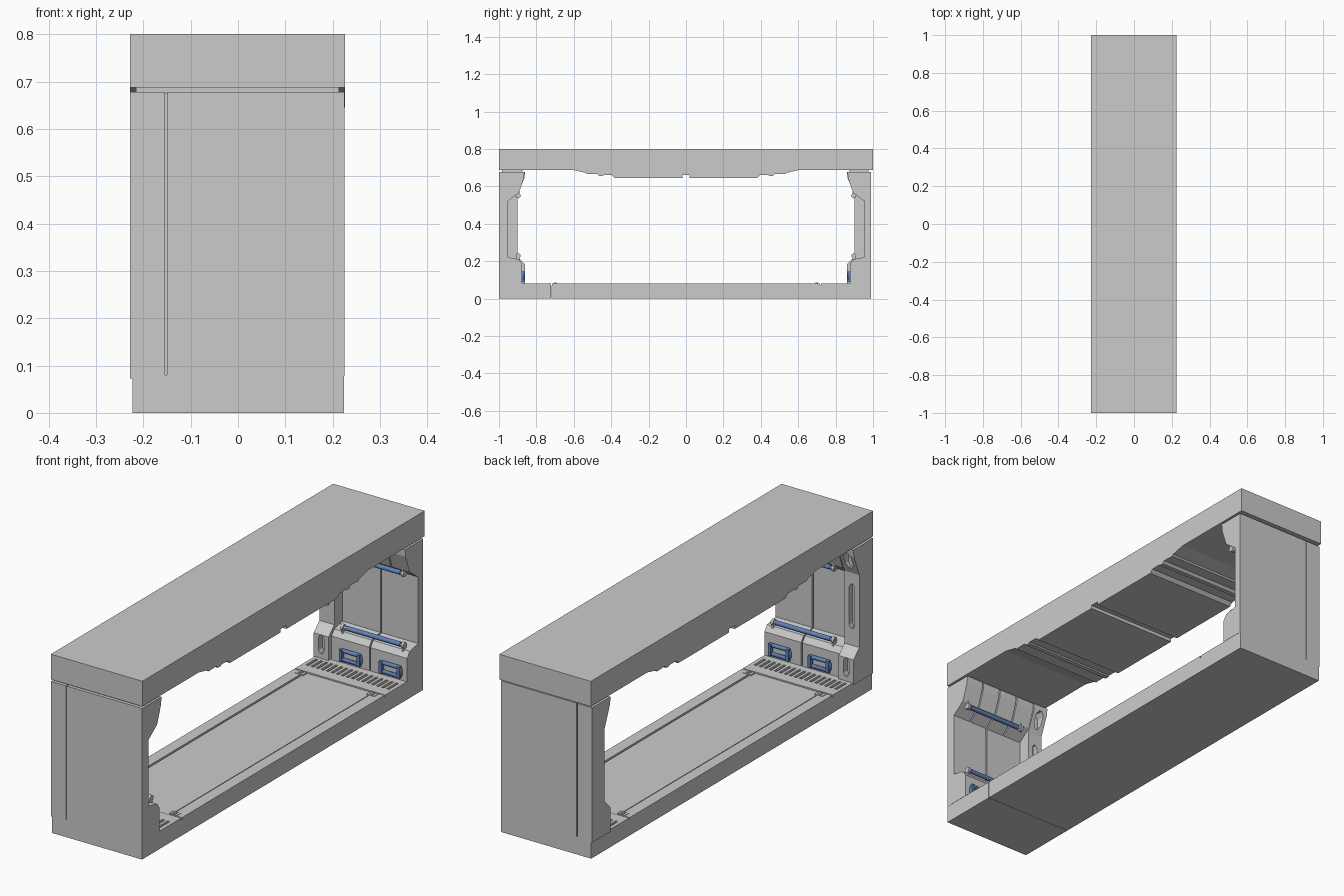
import bpy, bmesh, math

if "Cube" in bpy.data.objects:
    bpy.data.objects.remove(bpy.data.objects["Cube"])

blue = bpy.data.materials.new("blue_paint")
blue.diffuse_color = (0.12, 0.22, 0.5, 1)
blue.use_nodes = True
blue.node_tree.nodes["Principled BSDF"].inputs["Base Color"].default_value = blue.diffuse_color


def add_mesh(name, bm, mat=None):
    bmesh.ops.recalc_face_normals(bm, faces=bm.faces[:])
    me = bpy.data.meshes.new(name)
    bm.to_mesh(me)
    bm.free()
    ob = bpy.data.objects.new(name, me)
    bpy.context.collection.objects.link(ob)
    if mat:
        me.materials.append(mat)
    return ob


def prism_into(bm, pts, x0, x1):
    """Extrude a (y, z) outline along x."""
    face = bm.faces.new([bm.verts.new((x0, y, z)) for y, z in pts])
    new = bmesh.ops.extrude_face_region(bm, geom=[face])["geom"]
    bmesh.ops.translate(bm, vec=(x1 - x0, 0, 0),
                        verts=[v for v in new if isinstance(v, bmesh.types.BMVert)])


def prism(name, pts, spans, mat=None):
    bm = bmesh.new()
    for x0, x1 in spans:
        prism_into(bm, pts, x0, x1)
    return add_mesh(name, bm, mat)


def boxes(name, spans, mat=None):
    bm = bmesh.new()
    for x0, x1, y0, y1, z0, z1 in spans:
        prism_into(bm, [(y0, z0), (y1, z0), (y1, z1), (y0, z1)], x0, x1)
    return add_mesh(name, bm, mat)


def rod(name, spans, y, z, r, mat=None, n=16):
    pts = [(y + r * math.cos(2 * math.pi * i / n), z + r * math.sin(2 * math.pi * i / n)) for i in range(n)]
    ob = prism(name, pts, spans, mat)
    bpy.context.view_layer.objects.active = ob
    ob.select_set(True)
    bpy.ops.object.shade_smooth_by_angle(angle=math.radians(35))
    ob.select_set(False)
    return ob


def cut(ob, cutter):
    cutter.hide_render = True
    cutter.hide_set(True)
    mod = ob.modifiers.new("cut", "BOOLEAN")
    mod.operation, mod.solver, mod.object = "DIFFERENCE", "EXACT", cutter
    # bake the cut and remove the helper
    dg = bpy.context.evaluated_depsgraph_get()
    me = bpy.data.meshes.new_from_object(ob.evaluated_get(dg))
    ob.modifiers.clear()
    ob.data = me
    bpy.data.objects.remove(cutter)


# Ceiling beam with stepped underside
half = [(0.6, 0.687), (0.535, 0.672), (0.53, 0.665), (0.475, 0.667), (0.465, 0.656),
        (0.445, 0.656), (0.44, 0.661), (0.395, 0.66), (0.38, 0.645), (0.02, 0.645), (0.02, 0.66)]
under = half + [(-y, z) for y, z in reversed(half)]
prism("ceiling_beam", [(1, 0.8), (1, 0.687)] + under + [(-1, 0.687), (-1, 0.8)], [(-0.228, 0.226)])

# Floor base and its raised plates
boxes("floor_base", [(-0.223, 0.224, -1, -0.721, 0, 0.07), (-0.223, 0.224, -0.719, 0.99, 0, 0.07)])
boxes("floor_plates", [(-0.166, 0.166, -0.717, 0.717, 0.068, 0.077),
                       (-0.223, -0.172, -0.717, 0.717, 0.068, 0.08),
                       (0.172, 0.224, -0.717, 0.717, 0.068, 0.08)])

for s, side, outer in ((-1, "front", 1.0), (1, "rear", 0.99)):
    m = lambda pts: [(s * y, z) for y, z in pts]

    # Slotted floor grate at the foot of the wall
    grate = boxes(f"{side}_floor_grate", [(-0.223, 0.224, *sorted((s * 0.722, s * outer)), 0.06, 0.08)])
    bm = bmesh.new()
    for i in range(17):
        x = -0.2 + i * 0.025
        prism_into(bm, m([(0.775, 0.071), (0.845, 0.071), (0.845, 0.1), (0.775, 0.1)]), x - 0.006, x + 0.006)
    cut(grate, add_mesh("grate_cutter", bm))

    # Corner latches of the floor panel
    for x in (-0.178, 0.178):
        boxes(f"{side}_floor_latch", [(x - 0.02, x + 0.02, *sorted((s * 0.685, s * 0.712)), 0.075, 0.082)])
        boxes(f"{side}_latch_pin", [(x - 0.008, x + 0.008, *sorted((s * 0.692, s * 0.705)), 0.08, 0.085)])

    # Gap filler between wall and beam
    boxes(f"{side}_top_gasket", [(-0.215, 0.213, *sorted((s * 0.875, s * (outer - 0.015))), 0.67, 0.69)])

    # Rib at the left end, with three slots in its inner face
    rib = prism(f"{side}_rib", m([(outer, 0.073), (outer, 0.678), (0.86, 0.678), (0.864, 0.645), (0.902, 0.55),
                                  (0.902, 0.225), (0.862, 0.185), (0.862, 0.073)]), [(-0.228, -0.154)])
    bm = bmesh.new()
    for z0, z1, y0, w in ((0.575, 0.655, 0.905, 0.019), (0.30, 0.50, 0.925, 0.013), (0.10, 0.185, 0.89, 0.013)):
        c = w * 1.1
        outline = [(-w, z0 + c), (-w, z1 - c), (-w / 3, z1), (w / 3, z1),
                   (w, z1 - c), (w, z0 + c), (w / 3, z0), (-w / 3, z0)]
        f = bm.faces.new([bm.verts.new((-0.191 + x, s * y0, z)) for x, z in outline])
        new = bmesh.ops.extrude_face_region(bm, geom=[f])["geom"]
        bmesh.ops.translate(bm, vec=(0, s * (0.8 - y0), 0),
                            verts=[v for v in new if isinstance(v, bmesh.types.BMVert)])
    cut(rib, add_mesh("rib_slot_cutter", bm))

    # Wall core seen in the panel grooves
    prism(f"{side}_wall_core", m([(outer - 0.01, 0.075), (outer - 0.01, 0.675), (0.875, 0.675), (0.878, 0.645),
                                  (0.905, 0.575), (0.963, 0.53), (0.963, 0.215), (0.9, 0.198),
                                  (0.888, 0.18), (0.888, 0.075)]), [(-0.16, 0.222)])
    boxes(f"{side}_outer_panel", [(-0.150, 0.225, *sorted((s * 0.97, s * outer)), 0.078, 0.678)])

    # Inner wall panels, lower blocks and upper overhang blocks
    pair = [(-0.150, 0.037), (0.043, 0.225)]
    prism(f"{side}_inner_panels", m([(0.975, 0.2), (0.975, 0.54), (0.955, 0.54), (0.955, 0.2)]), pair)
    prism(f"{side}_lower_blocks", m([(0.975, 0.08), (0.975, 0.222), (0.955, 0.222), (0.895, 0.21),
                                     (0.877, 0.185), (0.877, 0.08)]), pair)
    quads = [(-0.150, -0.058), (-0.052, 0.037), (0.043, 0.132), (0.138, 0.225)]
    prism(f"{side}_upper_blocks", m([(0.975, 0.678), (0.864, 0.678), (0.866, 0.645), (0.894, 0.565),
                                     (0.955, 0.52), (0.975, 0.52)]), quads)

    # Blue grab rails with grey end clips
    for label, z in (("lower", 0.229), ("upper", 0.55)):
        rod(f"{side}_{label}_rail", [(-0.09, 0.18)], s * 0.897, z, 0.010, blue)
        rod(f"{side}_{label}_rail_rod", [(-0.115, 0.2)], s * 0.897, z, 0.006)
        rod(f"{side}_{label}_rail_clips", [(-0.112, -0.1), (0.188, 0.2)], s * 0.897, z, 0.0135)
        zs = sorted((z, 0.2 if label == "lower" else 0.575))
        boxes(f"{side}_{label}_rail_mounts", [(x, x + 0.008, *sorted((s * 0.89, s * 0.91)), *zs)
                                              for x in (-0.11, 0.19)])

    # Blue handles on the lower blocks
    for n, x in enumerate((-0.052, 0.146)):
        cu = bpy.data.curves.new(f"{side}_handle_{n}", "CURVE")
        cu.dimensions, cu.bevel_depth, cu.bevel_resolution = "3D", 0.009, 1
        w, h, c = 0.048, 0.02, 0.009
        loop = [(-w, -h + c), (-w, h - c), (-w + c, h), (w - c, h),
                (w, h - c), (w, -h + c), (w - c, -h), (-w + c, -h)]
        sp = cu.splines.new("POLY")
        sp.points.add(len(loop) - 1)
        for p, (a, b) in zip(sp.points, loop):
            p.co = (x + a, s * 0.873, 0.117 + b, 1)
        sp.use_cyclic_u = True
        cu.materials.append(blue)
        bpy.context.collection.objects.link(bpy.data.objects.new(f"{side}_handle_{n}", cu))
        boxes(f"{side}_handle_grips_{n}", [(x + d - 0.007, x + d + 0.007, *sorted((s * 0.861, s * 0.88)),
                                            0.09, 0.144) for d in (-0.044, 0.044)], blue)
